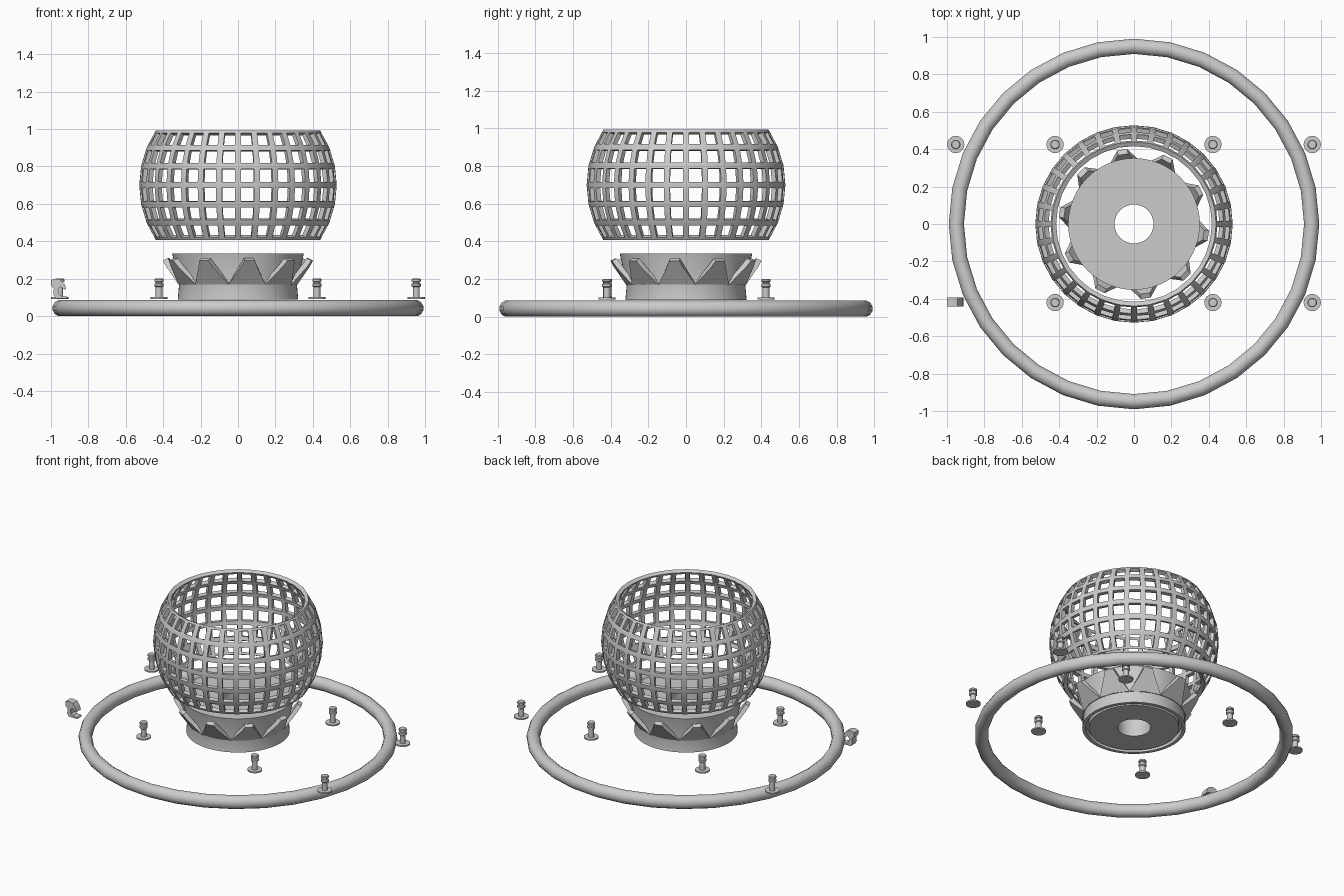
import bpy, bmesh
from math import sin, cos, pi, radians
from mathutils import Matrix, Vector

if "Cube" in bpy.data.objects:
    bpy.data.objects.remove(bpy.data.objects["Cube"])


def make(name, bm, loc=(0, 0, 0), angle=30):
    bmesh.ops.recalc_face_normals(bm, faces=bm.faces)
    me = bpy.data.meshes.new(name)
    bm.to_mesh(me)
    bm.free()
    ob = bpy.data.objects.new(name, me)
    ob.location = loc
    bpy.context.collection.objects.link(ob)
    smooth(ob, angle)
    return ob


def smooth(ob, angle=30):
    bpy.ops.object.select_all(action='DESELECT')
    ob.select_set(True)
    bpy.context.view_layer.objects.active = ob
    bpy.ops.object.shade_smooth_by_angle(angle=radians(angle))


def lathe(profile, n, closed=True):
    """Revolve (radius, z) points about z; closed joins last point to first."""
    bm = bmesh.new()
    rows = []
    for r, z in profile:
        if r == 0:
            rows.append([bm.verts.new((0, 0, z))] * n)
        else:
            rows.append([bm.verts.new((r * cos(2 * pi * i / n), r * sin(2 * pi * i / n), z))
                         for i in range(n)])
    pairs = list(zip(rows, rows[1:])) + ([(rows[-1], rows[0])] if closed else [])
    for a, b in pairs:
        for i in range(n):
            j = (i + 1) % n
            loop = list(dict.fromkeys((a[i], a[j], b[j], b[i])))
            bm.faces.new(loop)
    return bm


def prism(bm, front, back):
    """Solid between two matching outlines."""
    f = [bm.verts.new(p) for p in front]
    b = [bm.verts.new(p) for p in back]
    bm.faces.new(f)
    bm.faces.new(b[::-1])
    for i in range(len(f)):
        j = (i + 1) % len(f)
        bm.faces.new((f[i], b[i], b[j], f[j]))


# Large outer ring
section = [(0.95 + 0.042 * cos(2 * pi * k / 12 + pi / 12), 0.0425 + 0.044 * sin(2 * pi * k / 12 + pi / 12))
           for k in range(12)]
make("outer_ring", lathe(section, 32), angle=40)

# Spherical lattice cage: band of a sphere, each face inset and opened
step = 2 * pi / 32
R = 0.528
band = [(R * cos(k * step / 1), 0.7 + R * sin(k * step)) for k in range(-3, 4)]
bm = lathe(band, 32, closed=False)
bmesh.ops.recalc_face_normals(bm, faces=bm.faces)
if bm.faces[:][0].normal.dot(bm.faces[:][0].calc_center_median() - Vector((0, 0, 0.7))) < 0:
    bmesh.ops.reverse_faces(bm, faces=bm.faces)
panels = bm.faces[:]
bmesh.ops.inset_individual(bm, faces=panels, thickness=0.016, use_even_offset=True)
bmesh.ops.delete(bm, geom=panels, context='FACES')
me = bpy.data.meshes.new("lattice_cage")
bm.to_mesh(me)
bm.free()
cage = bpy.data.objects.new("lattice_cage", me)
bpy.context.collection.objects.link(cage)
sol = cage.modifiers.new("thickness", 'SOLIDIFY')
sol.thickness = 0.026
sol.offset = -1
bpy.context.view_layer.objects.active = cage
bpy.ops.object.modifier_apply(modifier=sol.name)
smooth(cage)

# Flared base with a through hole and a groove underneath
base = [(0.104, 0.093), (0.28, 0.093), (0.28, 0.125), (0.30, 0.125), (0.30, 0.09),
        (0.322, 0.09), (0.315, 0.17), (0.352, 0.335), (0.104, 0.335)]
make("flared_base", lathe(base, 64), angle=25)

# Ten tapered petals leaning outward around the base
bm = bmesh.new()
half = [(0.1, 0.0), (0.042, 0.75), (0.027, 1.0)]
outline = half + [(-w, t) for w, t in reversed(half)]


def petal_point(w, t, depth, ang):
    r = 0.322 + 0.08 * t - depth
    z = 0.17 + 0.127 * t + depth * 0.5
    if t == 0:
        z = 0.17
        # follow the round base at the wide foot
        r = r * cos(w / 0.322)
    return Matrix.Rotation(ang, 3, 'Z') @ Vector((r, w, z))


for k in range(10):
    a = radians(-9 + 36 * k)
    outer = [petal_point(w, t, 0, a) for w, t in outline]
    inner = [petal_point(w, t, 0.026, a) for w, t in outline]
    # centre point at the foot keeps the petal against the base
    outer.append(petal_point(0, 0, 0, a))
    inner.append(petal_point(0, 0, 0.026, a))
    prism(bm, outer, inner)
make("base_petals", bm, angle=20)

# Push pins: foot disc, stem and grooved head
pin = [(0, 0.092), (0.046, 0.092), (0.046, 0.101), (0.018, 0.101), (0.018, 0.155),
       (0.025, 0.16), (0.025, 0.173), (0.018, 0.177), (0.018, 0.183),
       (0.025, 0.186), (0.025, 0.195), (0.021, 0.2), (0, 0.2)]
spots = [(x, y) for y in (-0.42, 0.425) for x in (-0.953, -0.422, 0.422, 0.953)][1:]
for i, (x, y) in enumerate(spots):
    make(f"pin_{i + 1}", lathe(pin, 24, closed=False), loc=(x, y, 0))

# Small claw clip in the remaining corner
claw = [(-1.0, 0.193), (-0.975, 0.2), (-0.945, 0.193), (-0.925, 0.165), (-0.918, 0.14),
        (-0.935, 0.147), (-0.95, 0.157), (-0.962, 0.145), (-0.958, 0.12), (-0.945, 0.107),
        (-0.915, 0.104), (-0.912, 0.095), (-0.975, 0.095), (-0.987, 0.115), (-0.985, 0.15), (-0.998, 0.16)]
bm = bmesh.new()
prism(bm, [(x, -0.442, z) for x, z in claw], [(x, -0.393, z) for x, z in claw])
make("claw_clip", bm)
